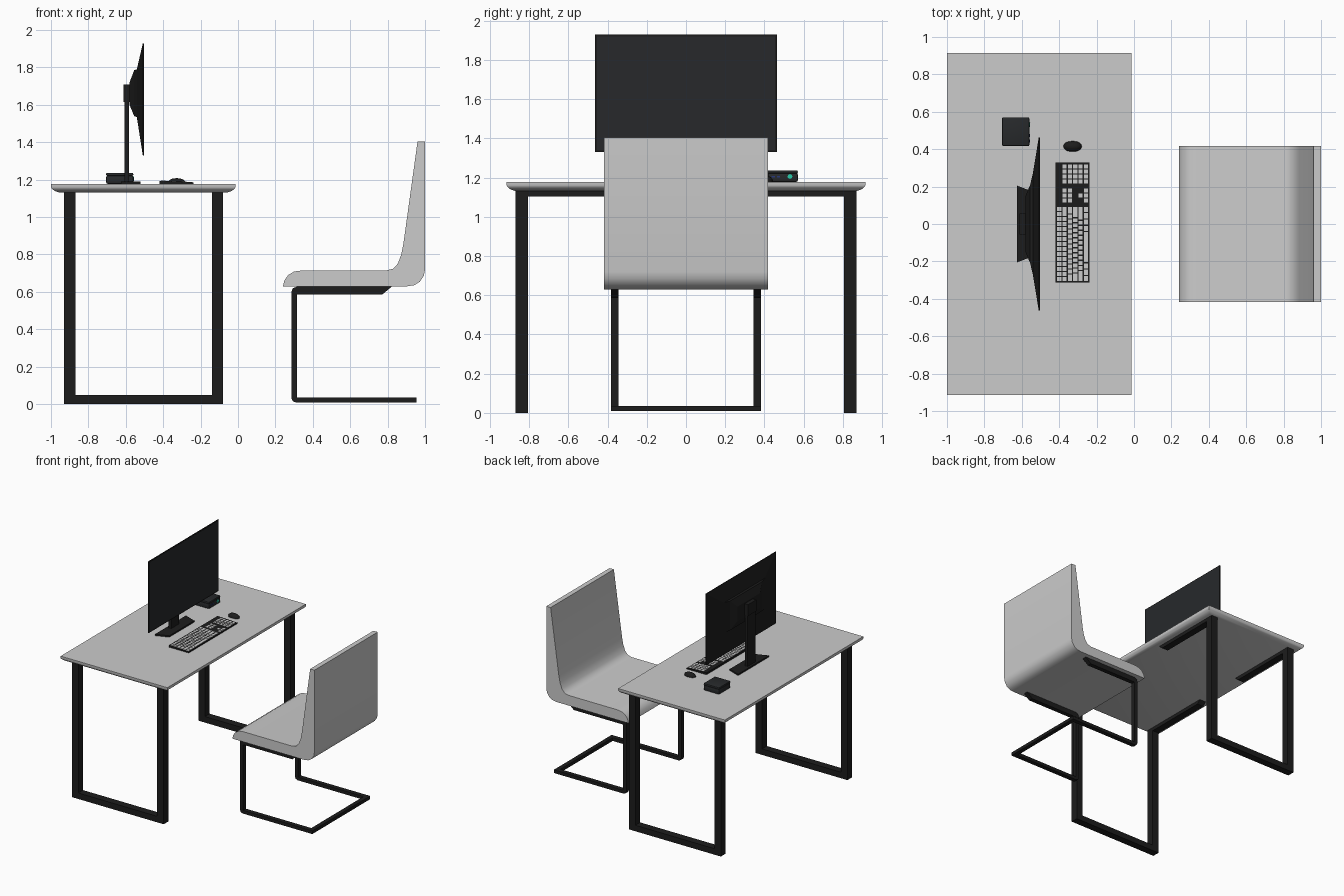
import bpy, bmesh, math
from mathutils import Matrix

if "Cube" in bpy.data.objects:
    bpy.data.objects.remove(bpy.data.objects["Cube"])


def material(name, rgb):
    m = bpy.data.materials.new(name)
    m.diffuse_color = (*rgb, 1)
    m.use_nodes = True
    m.node_tree.nodes["Principled BSDF"].inputs["Base Color"].default_value = m.diffuse_color
    return m


BLACK = material("black", (0.012, 0.012, 0.012))
DARK = material("dark_plastic", (0.02, 0.022, 0.024))
GREEN = material("green_light", (0.02, 0.6, 0.4))
BLUE = material("blue_port", (0.02, 0.04, 0.2))


def finish(name, bm, mat=None, smooth=None):
    bmesh.ops.recalc_face_normals(bm, faces=bm.faces)
    me = bpy.data.meshes.new(name)
    bm.to_mesh(me)
    bm.free()
    ob = bpy.data.objects.new(name, me)
    bpy.context.collection.objects.link(ob)
    if mat:
        me.materials.append(mat)
    if smooth:
        bpy.ops.object.select_all(action='DESELECT')
        ob.select_set(True)
        bpy.context.view_layer.objects.active = ob
        bpy.ops.object.shade_smooth_by_angle(angle=math.radians(smooth))
    return ob


def loft(name, rings, mat=None, smooth=None):
    """Skin a stack of point rings and cap both ends."""
    bm = bmesh.new()
    vs = [[bm.verts.new(p) for p in r] for r in rings]
    n = len(vs[0])
    for a, b in zip(vs, vs[1:]):
        for i in range(n):
            j = (i + 1) % n
            bm.faces.new((a[i], a[j], b[j], b[i]))
    bm.faces.new(vs[0])
    bm.faces.new(vs[-1])
    return finish(name, bm, mat, smooth)


def prism_y(name, pts, y0, y1, mat=None, smooth=None):
    return loft(name, [[(x, y, z) for x, z in pts] for y in (y0, y1)], mat, smooth)


def prism_x(name, pts, x0, x1, mat=None):
    return loft(name, [[(x, y, z) for y, z in pts] for x in (x0, x1)], mat)


def add_box(bm, x0, x1, y0, y1, z0, z1):
    m = Matrix.Translation(((x0 + x1) / 2, (y0 + y1) / 2, (z0 + z1) / 2))
    bmesh.ops.create_cube(bm, size=1, matrix=m @ Matrix.Diagonal((x1 - x0, y1 - y0, z1 - z0, 1)))


def box(name, *dims, mat=None, bevel=0):
    bm = bmesh.new()
    add_box(bm, *dims)
    if bevel:
        bmesh.ops.bevel(bm, geom=bm.edges[:], offset=bevel, segments=2, profile=0.5, affect='EDGES')
    return finish(name, bm, mat, 40 if bevel else None)


# Table top with rounded underside edge
rings = []
for z, d in ((1.178, 0), (1.16, 0), (1.151, 0.006), (1.139, 0.021), (1.131, 0.045)):
    x0, x1, y = -1 + d, -0.013 - d, 0.915 - d
    rings.append([(x0, -y, z), (x1, -y, z), (x1, y, z), (x0, y, z)])
loft("table_top", rings, None, 35)

# Table leg frames and their support tabs
U = [(-.93, 0), (-.08, 0), (-.08, 1.132), (-.14, 1.132), (-.14, .05), (-.87, .05), (-.87, 1.132), (-.93, 1.132)]
for s, side in ((-1, "near"), (1, "far")):
    prism_y(side + "_leg_frame", U, s * .805, s * .868, BLACK)
    for x, end in ((-.93, "back"), (-.14, "front")):
        tab = [(s * .806, 1.132), (s * .22, 1.132), (s * .25, 1.102), (s * .806, 1.102)]
        prism_x(f"{side}_{end}_support_tab", tab, x, x + .06, BLACK)

# Chair seat shell
SEAT = [(.24, .63), (.248, .662), (.268, .69), (.30, .709), (.345, .715), (.795, .715), (.83, .724),
        (.855, .752), (.873, .80), (.884, .855), (.96, 1.405), (1, 1.405), (1, .72), (.993, .685),
        (.973, .655), (.943, .636), (.905, .63)]
prism_y("chair_seat", SEAT, -.418, .418, None, 40)

# Cantilever chair frame
C = [(.822, .628), (.315, .628), (.293, .62), (.285, .6), (.285, .035), (.292, .016), (.31, .009), (.955, .009),
     (.955, .036), (.315, .036), (.315, .585), (.77, .585)]
for s, side in ((-1, "near"), (1, "far")):
    prism_y(side + "_chair_frame", C, s * .345, s * .382, BLACK)
box("chair_floor_bar", .92, .955, -.346, .346, .009, .036, mat=BLACK)


# Monitor shell tapering towards the back
def rect(x, y, z0, z1):
    return [(x, -y, z0), (x, y, z0), (x, y, z1), (x, -y, z1)]


loft("monitor_shell", [rect(-.503, .463, 1.33, 1.928), rect(-.509, .463, 1.33, 1.928), rect(-.541, .27, 1.535, 1.79),
                       rect(-.555, .21, 1.54, 1.785), rect(-.58, .15, 1.6, 1.72)], BLACK)
box("monitor_screen", -.505, -.5015, -.455, .455, 1.34, 1.92, mat=DARK)
box("monitor_mount", -.612, -.575, -.055, .055, 1.615, 1.71, mat=BLACK)
box("monitor_pole", -.606, -.582, -.05, .05, 1.185, 1.66, mat=BLACK)

# Monitor foot
FOOT = [(-.625, -.205), (-.52, -.165), (-.52, .165), (-.625, .205)]
loft("monitor_foot", [[(x, y, z) for x, y in FOOT] for z in (1.177, 1.19)], BLACK)

# Mini computer with lid, power light and ports
box("computer_body", -.705, -.56, .417, .57, 1.178, 1.222, mat=DARK, bevel=.008)
box("computer_lid", -.705, -.56, .417, .57, 1.22, 1.237, mat=DARK, bevel=.006)
bm = bmesh.new()
bmesh.ops.create_cone(bm, cap_ends=True, segments=16, radius1=.012, radius2=.012, depth=.004,
                      matrix=Matrix.Translation((-.559, .53, 1.205)) @ Matrix.Rotation(math.pi / 2, 4, 'Y'))
finish("power_light", bm, GREEN)
for i, y in enumerate((.445, .472)):
    box(f"port_{i + 1}", -.561, -.557, y - .008, y + .008, 1.201, 1.208, mat=BLUE)

# Keyboard base
KB = [(-.42, 1.177), (-.237, 1.177), (-.237, 1.186), (-.42, 1.194)]
prism_y("keyboard_base", KB, -.313, .33, BLACK)

# Keyboard keys: rows run along y, the function row is furthest from the chair
bm = bmesh.new()
PX, PY, GAP = .0285, .0268, .006


def key(row, y, width=1):
    x = -.414 + row * PX
    z = 1.194 - (x + .42 + PX / 2) * .0437
    add_box(bm, x + GAP / 2, x + PX - GAP / 2, y + GAP / 2, y + width * PY - GAP / 2, z - .004, z + .002)


ROWS = [[1] * 15, [1] * 13 + [2], [1.5] + [1] * 12 + [1.5], [1.75] + [1] * 11 + [2.25],
        [2.25] + [1] * 10 + [2.75], [1.25] * 3 + [6.25] + [1.25] * 4]
for r, widths in enumerate(ROWS):
    y = -.308
    for w in widths:
        key(r, y, w)
        y += w * PY
for r, cols in ((1, (0, 1, 2)), (2, (0, 1, 2)), (4, (1,)), (5, (0, 1, 2))):
    for c in cols:
        key(r, .112 + c * PY)
for r in range(1, 6):
    for c in range(4):
        key(r, .214 + c * PY)
finish("keyboard_keys", bm)

# Mouse: flattened half dome
bm = bmesh.new()
bmesh.ops.create_uvsphere(bm, u_segments=24, v_segments=14, radius=1)
for v in bm.verts:
    v.co.x = math.copysign(abs(v.co.x) ** .85, v.co.x)
    v.co.z = max(v.co.z, 0)
bmesh.ops.remove_doubles(bm, verts=bm.verts, dist=1e-4)
bm.transform(Matrix.Translation((-.328, .415, 1.178)) @ Matrix.Diagonal((.049, .028, .03, 1)))
finish("mouse", bm, BLACK, 50)
